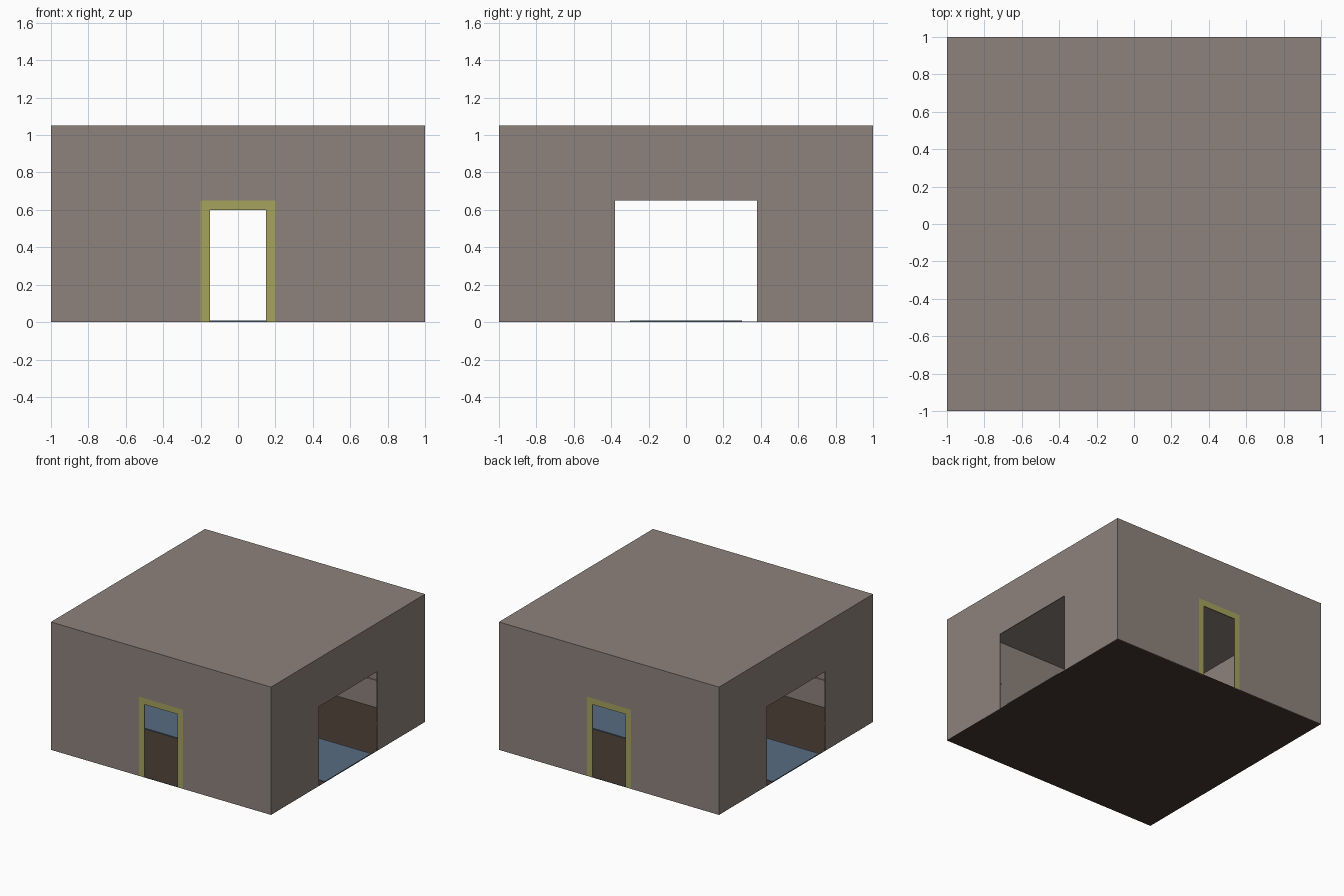
import bpy, bmesh
from math import pi
from mathutils import Matrix

if "Cube" in bpy.data.objects:
    bpy.data.objects.remove(bpy.data.objects["Cube"])

H, T = 1.05, 0.006          # room height, wall thickness


def material(name, rgb):
    m = bpy.data.materials.new(name)
    m.diffuse_color = (*rgb, 1)
    m.use_nodes = True
    m.node_tree.nodes["Principled BSDF"].inputs["Base Color"].default_value = m.diffuse_color
    return m


PLASTER = material("plaster", (0.27, 0.225, 0.2))
FRAME = material("frame_yellow", (0.38, 0.36, 0.11))
CARPET = material("carpet_blue", (0.1, 0.15, 0.22))
BOARDS = material("dark_floor", (0.06, 0.04, 0.03))


def box(name, lo, hi, mat):
    bm = bmesh.new()
    bmesh.ops.create_cube(bm, size=1)
    for v in bm.verts:
        v.co = [(a + b) / 2 + c * (b - a) for a, b, c in zip(lo, hi, v.co)]
    return finish(name, bm, mat)


def sheet(name, outline, y, depth, mat, turn):
    """Extrude an x-z outline inward (+y), then turn it about z."""
    bm = bmesh.new()
    face = bm.faces.new([bm.verts.new((x, y, z)) for x, z in outline])
    new = bmesh.ops.extrude_face_region(bm, geom=[face], use_keep_orig=True)["geom"]
    for v in new:
        if isinstance(v, bmesh.types.BMVert):
            v.co.y += depth
    bmesh.ops.transform(bm, matrix=Matrix.Rotation(turn, 4, 'Z'), verts=bm.verts)
    bmesh.ops.recalc_face_normals(bm, faces=bm.faces)
    return finish(name, bm, mat)


def finish(name, bm, mat):
    me = bpy.data.meshes.new(name)
    bm.to_mesh(me)
    bm.free()
    me.materials.append(mat)
    ob = bpy.data.objects.new(name, me)
    bpy.context.collection.objects.link(ob)
    return ob


def arch(outer, top, inner, inner_top):
    """Upside-down U: a rectangle with a doorway cut from its foot."""
    return [(-outer, 0), (-inner, 0), (-inner, inner_top), (inner, inner_top),
            (inner, 0), (outer, 0), (outer, top), (-outer, top)]


# walls: narrow framed doorways front/back, wide openings left/right
for side, turn, gap in (("front", 0, 0.2), ("right", pi / 2, 0.38),
                        ("back", pi, 0.2), ("left", -pi / 2, 0.38)):
    sheet(side + "_wall", arch(1, H, gap, 0.65), -1, T, PLASTER, turn)
    if gap < 0.3:
        sheet(side + "_door_frame", arch(0.2, 0.65, 0.15, 0.6), -1, 0.008, FRAME, turn)
    # low wall rail on the inside, either side of the opening
    for s, label in ((-1, "a"), (1, "b")):
        rail = [(s * gap, 0.215), (s * 0.994, 0.215), (s * 0.994, 0.23), (s * gap, 0.23)]
        sheet(f"{side}_rail_{label}", rail, -1 + T, 0.008, PLASTER, turn)

# ceiling, floor and carpet runner joining the wide openings
box("ceiling", (-1, -1, H - T), (1, 1, H), PLASTER)
box("floor", (-1, -1, 0), (1, 1, 0.002), BOARDS)
box("carpet_runner", (-1, -0.3, 0.002), (1, 0.3, 0.008), CARPET)
